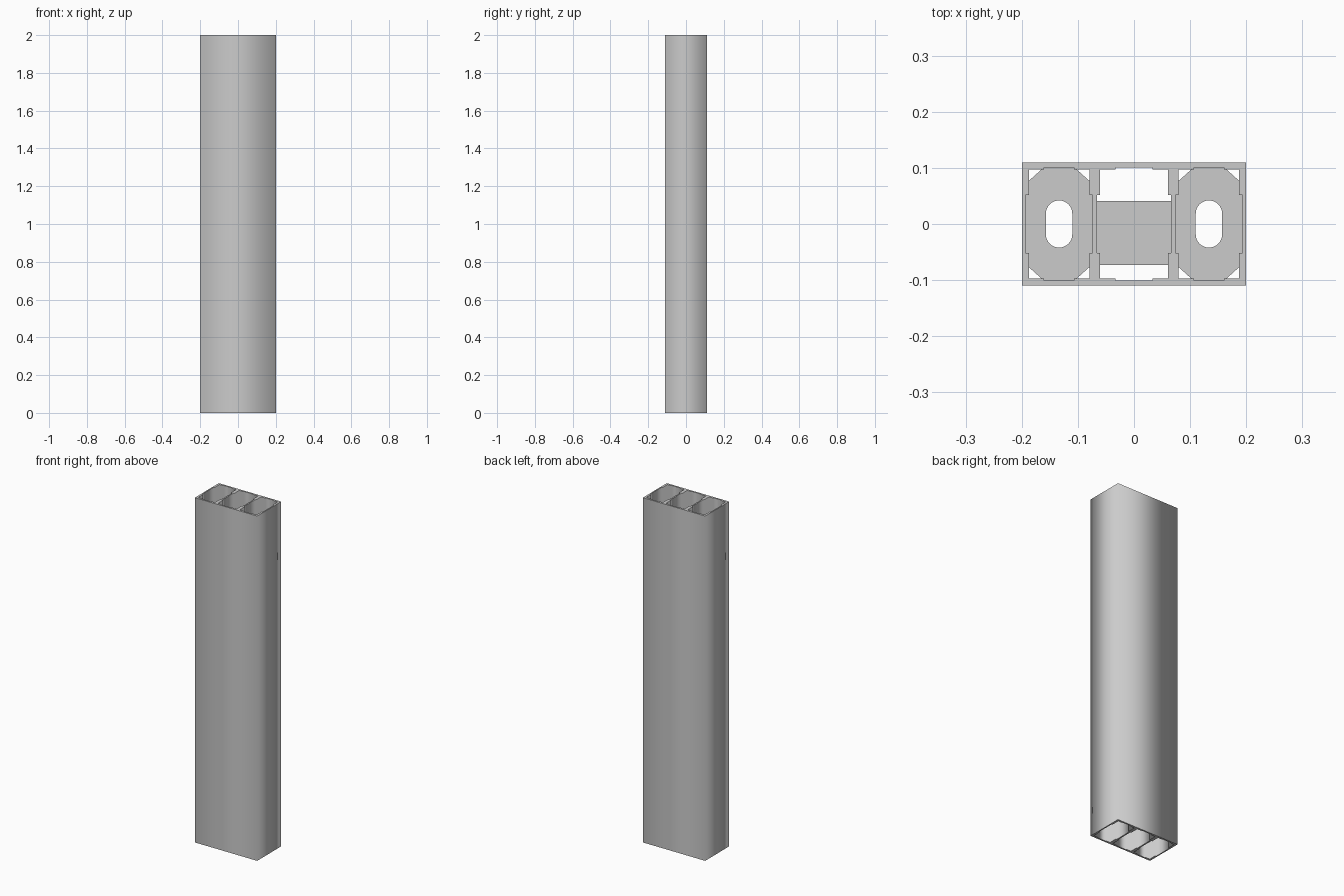
import bpy, math

if "Cube" in bpy.data.objects:
    bpy.data.objects.remove(bpy.data.objects["Cube"])

HEIGHT = 2.0


def mirrored(quarter, cx=0.0):
    """Closed outline from its first-quadrant points, mirrored in x and y."""
    q = list(quarter)
    half = q + [(-x, y) for x, y in reversed(q)]
    full = half + [(x, -y) for x, y in reversed(half)]
    return [(cx + x, y) for x, y in full]


def extrude(name, outlines, z0, z1):
    """Fill outlines (inner ones become holes) and extrude from z0 to z1."""
    cu = bpy.data.curves.new(name, 'CURVE')
    cu.dimensions = '2D'
    cu.fill_mode = 'BOTH'
    cu.extrude = (z1 - z0) / 2
    for pts in outlines:
        sp = cu.splines.new('POLY')
        sp.points.add(len(pts) - 1)
        for p, (x, y) in zip(sp.points, pts):
            p.co = (x, y, 0, 1)
        sp.use_cyclic_u = True
    ob = bpy.data.objects.new(name, cu)
    ob.location.z = (z0 + z1) / 2
    bpy.context.collection.objects.link(ob)
    bpy.ops.object.select_all(action='DESELECT')
    bpy.context.view_layer.objects.active = ob
    ob.select_set(True)
    bpy.ops.object.convert(target='MESH')
    return bpy.context.object


def cell(cx, outer, mid, notch):
    """Shaft outline with shallow recesses in all four walls."""
    return mirrored([(mid, 0.0515), (outer, 0.0515), (outer, 0.0975),
                     (notch, 0.0975), (notch, 0.101)], cx)


SIDE = 0.1335

# Hollow column with three shafts
column = extrude("column", [
    mirrored([(0.2, 0.11)]),
    cell(-SIDE, 0.054, 0.0595, 0.027),
    cell(0, 0.0605, 0.066, 0.033),
    cell(SIDE, 0.054, 0.0595, 0.027),
], 0, HEIGHT)

# Octagonal diaphragms with a rounded slot, one in each side shaft
slot = [(0.0235 * math.cos(a), 0.0185 + 0.0235 * math.sin(a))
        for a in (i * math.pi / 16 for i in range(8))]
for side, cx in (("left", -SIDE), ("right", SIDE)):
    extrude(side + "_diaphragm", [
        mirrored([(0.0595, 0.072), (0.027, 0.101)], cx),
        mirrored(slot, cx),
    ], 0.99, 1.01)

# Plain plate across the middle shaft
extrude("middle_plate", [[(-0.066, -0.073), (0.066, -0.073),
                          (0.066, 0.041), (-0.066, 0.041)]], 0.99, 1.01)
